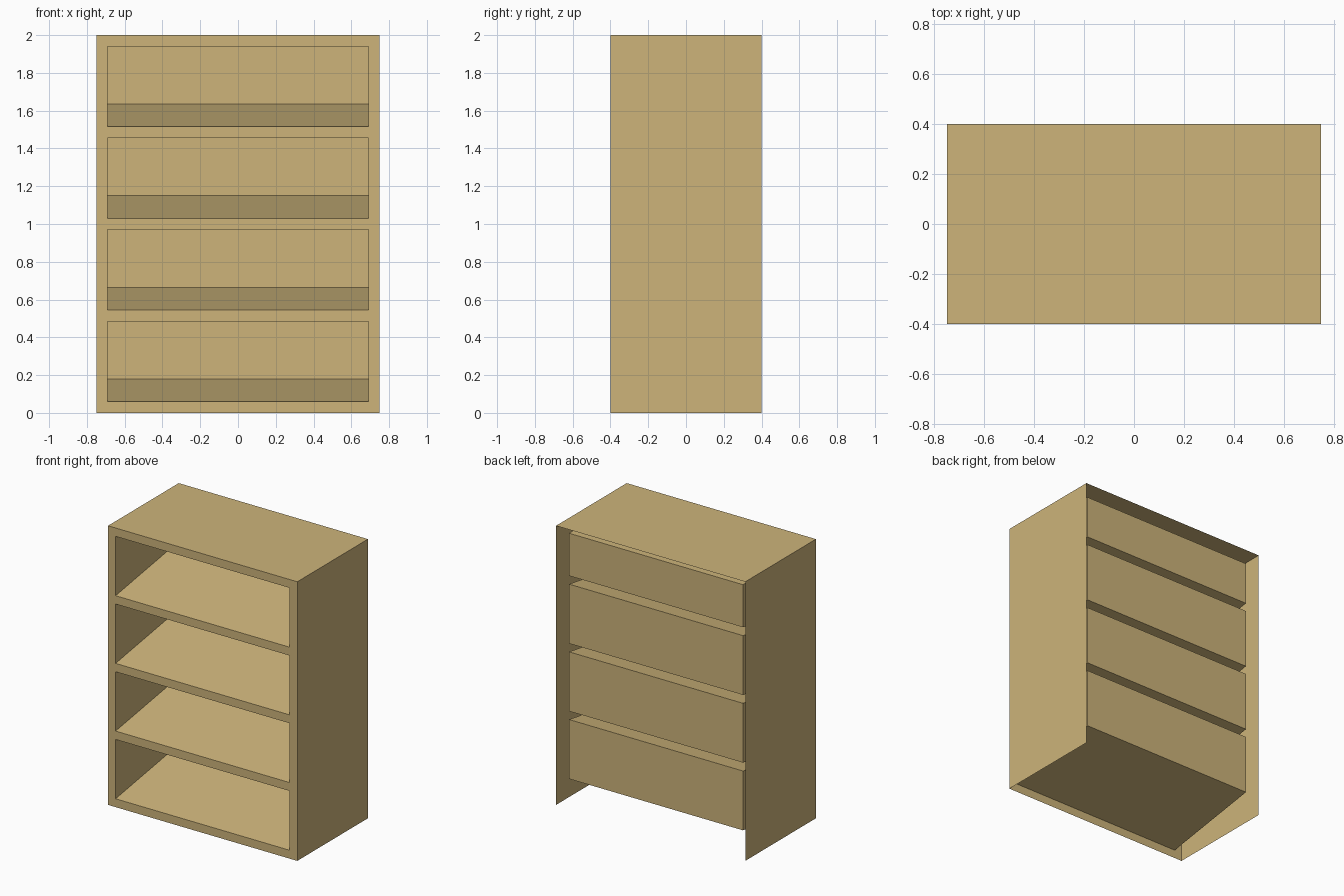
import bpy, bmesh

if "Cube" in bpy.data.objects:
    bpy.data.objects.remove(bpy.data.objects["Cube"])

W, D, H = 0.75, 0.40, 2.0      # half width, half depth, height
T = 0.06                       # frame border
RISE = 0.12                    # how much each shelf climbs toward the back
BACK = D - T                   # plane of the recessed back panels
COUNT = 4
PITCH = (H - T) / COUNT

wood = bpy.data.materials.new("tan wood")
wood.diffuse_color = (0.61, 0.456, 0.195, 1.0)
wood.use_nodes = True
wood.node_tree.nodes["Principled BSDF"].inputs["Base Color"].default_value = wood.diffuse_color

bm = bmesh.new()


def quad(*pts):
    bm.faces.new([bm.verts.new(p) for p in pts])


# Front frame: a grid of cells, leaving the shelf openings out
openings = [(T + i * PITCH, (i + 1) * PITCH) for i in range(COUNT)]
zs = [0.0] + [z for o in openings for z in o] + [H]
xs = [-W, -W + T, W - T, W]
for r in range(len(zs) - 1):
    for c in range(3):
        if c == 1 and r % 2 == 1:
            continue
        x0, x1, z0, z1 = xs[c], xs[c + 1], zs[r], zs[r + 1]
        quad((x0, -D, z0), (x1, -D, z0), (x1, -D, z1), (x0, -D, z1))

# Thin top and sides, open at the back and underneath
quad((-W, -D, H), (W, -D, H), (W, D, H), (-W, D, H))
quad((W, -D, 0), (W, D, 0), (W, D, H), (W, -D, H))
quad((-W, D, 0), (-W, -D, 0), (-W, -D, H), (-W, D, H))

# Recessed cubbies with sloping shelves, normals facing inward
x = W - T
for z0, z1 in openings:
    b0, b1 = z0 + RISE, min(z1 + RISE, H - T)
    quad((-x, -D, z0), (x, -D, z0), (x, BACK, b0), (-x, BACK, b0))      # shelf
    quad((-x, -D, z1), (-x, BACK, b1), (x, BACK, b1), (x, -D, z1))      # ceiling
    quad((-x, BACK, b0), (x, BACK, b0), (x, BACK, b1), (-x, BACK, b1))  # back panel
    quad((-x, -D, z0), (-x, BACK, b0), (-x, BACK, b1), (-x, -D, z1))    # left wall
    quad((x, -D, z0), (x, -D, z1), (x, BACK, b1), (x, BACK, b0))        # right wall

bmesh.ops.remove_doubles(bm, verts=bm.verts[:], dist=1e-4)
mesh = bpy.data.meshes.new("shelf_cabinet")
bm.to_mesh(mesh)
bm.free()
mesh.materials.append(wood)
bpy.context.collection.objects.link(bpy.data.objects.new("shelf_cabinet", mesh))
